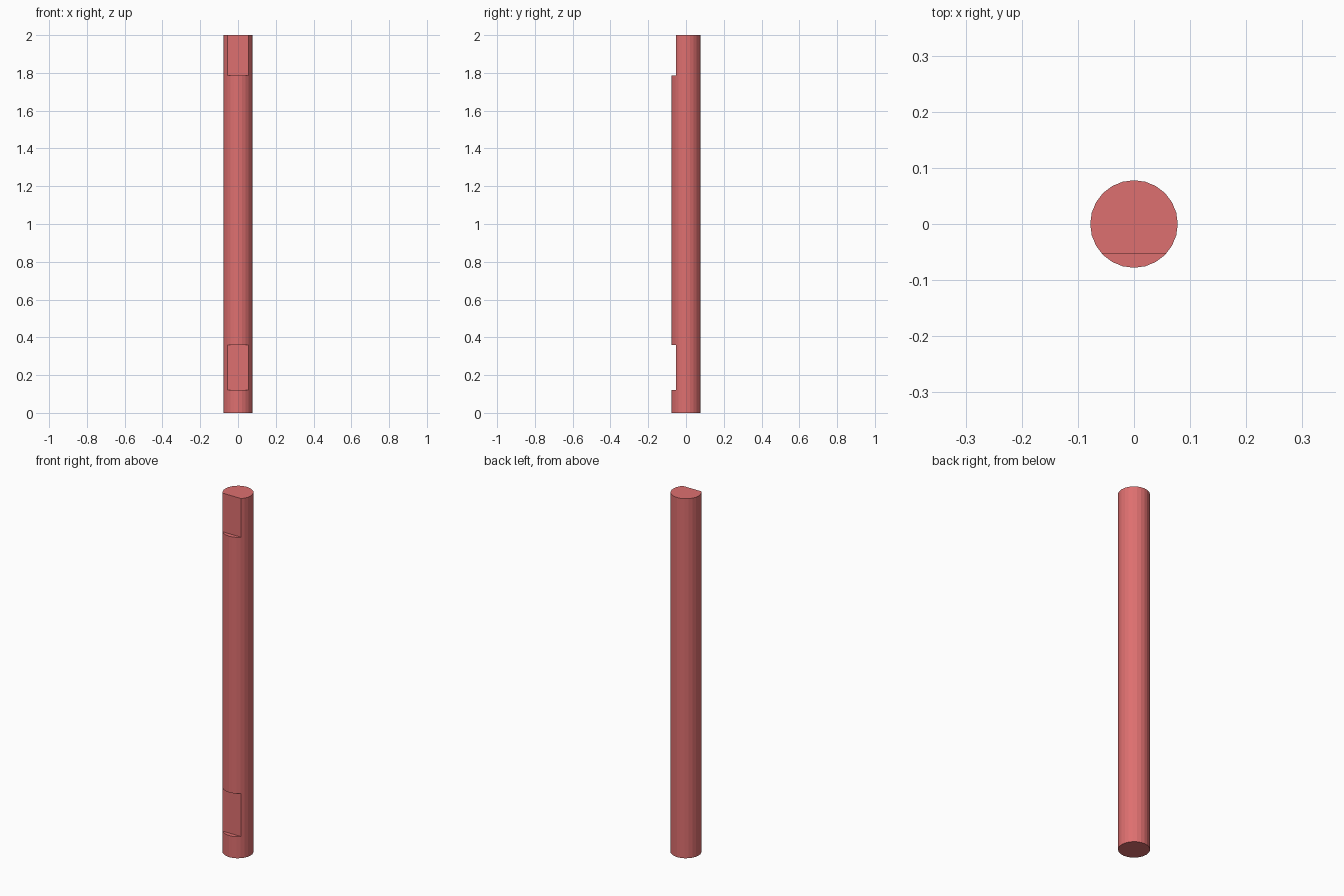
import bpy

if "Cube" in bpy.data.objects:
    bpy.data.objects.remove(bpy.data.objects["Cube"])

RADIUS, HEIGHT, SIDES = 0.078, 2.0, 24
FLAT_Y = -0.053

# Round shaft
bpy.ops.mesh.primitive_cylinder_add(vertices=SIDES, radius=RADIUS, depth=HEIGHT,
                                    location=(0, 0, HEIGHT / 2))
shaft = bpy.context.object
shaft.name = "shaft"
mat = bpy.data.materials.new("red_paint")
mat.diffuse_color = (0.73, 0.16, 0.16, 1)
mat.use_nodes = True
mat.node_tree.nodes["Principled BSDF"].inputs["Base Color"].default_value = mat.diffuse_color
shaft.data.materials.append(mat)


def cut_flat(z0, z1):
    """Mill a flat into the front of the shaft between two heights."""
    depth = 0.2
    bpy.ops.mesh.primitive_cube_add(size=1, location=(0, FLAT_Y - depth / 2, (z0 + z1) / 2))
    cutter = bpy.context.object
    cutter.name = "flat_cutter"
    cutter.hide_render = True
    cutter.scale = (0.4, depth, z1 - z0)
    mod = shaft.modifiers.new("flat", 'BOOLEAN')
    mod.operation = 'DIFFERENCE'
    mod.solver = 'EXACT'
    mod.object = cutter
    bpy.context.view_layer.objects.active = shaft
    bpy.ops.object.modifier_apply(modifier=mod.name)
    bpy.data.objects.remove(cutter)


# Lower notch and open-topped upper notch
cut_flat(0.12, 0.36)
cut_flat(1.785, 2.1)
